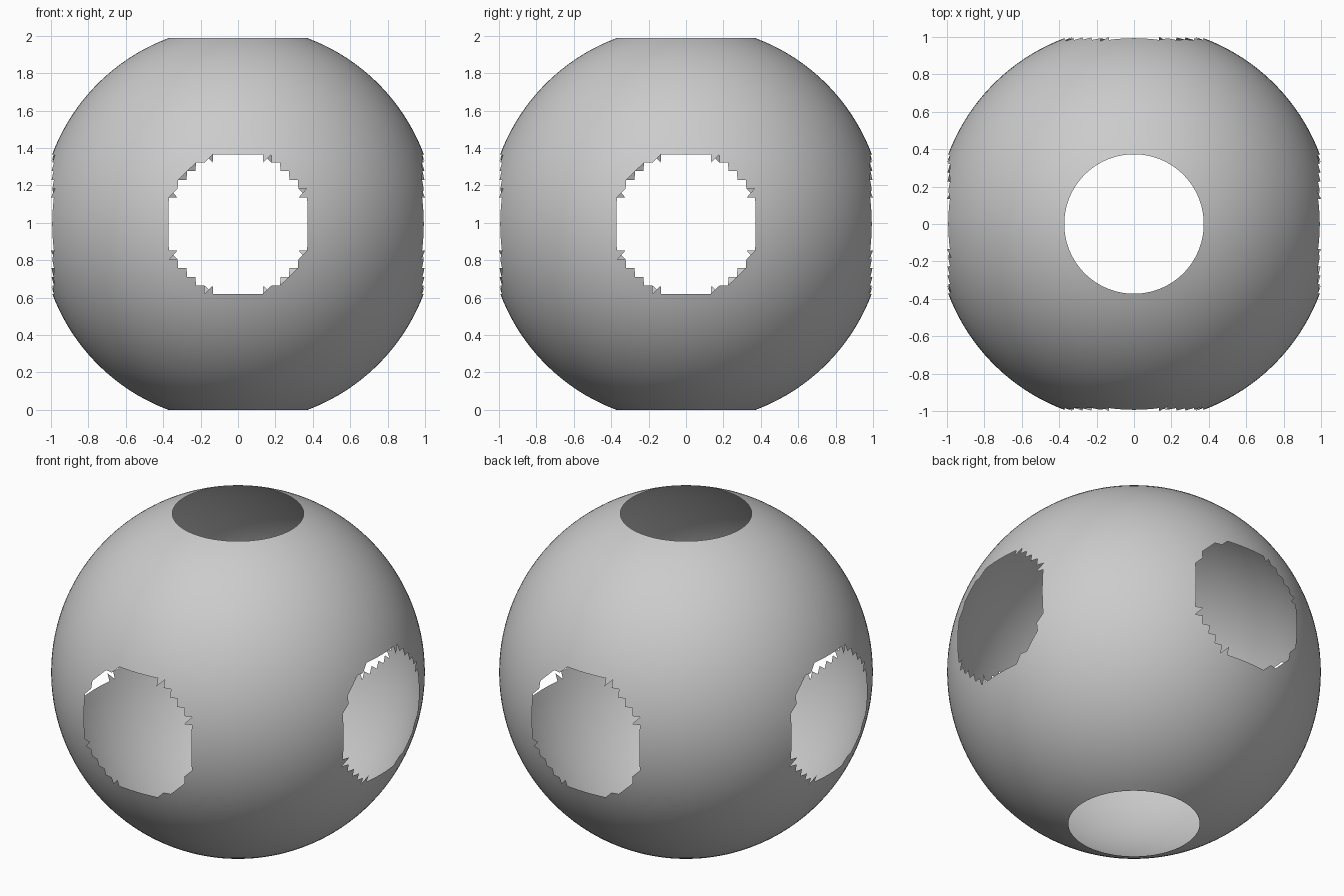
import bpy
import bmesh
from math import sin, cos, pi
from mathutils import Vector

if "Cube" in bpy.data.objects:
    bpy.data.objects.remove(bpy.data.objects["Cube"], do_unlink=True)

SEGMENTS = 140          # divisions around the sphere
RINGS = SEGMENTS // 2   # divisions from pole to pole
CAP = 8                 # rings left open at each pole
RADIUS = 1.061
OPENING = 0.9318        # facets pointing further along an axis are left out
STEP = 2 * pi / SEGMENTS

grey = bpy.data.materials.new("plain grey")
grey.use_nodes = True
colour = (0.6, 0.6, 0.6, 1)
grey.diffuse_color = colour
grey.node_tree.nodes["Principled BSDF"].inputs["Base Color"].default_value = colour

# Spherical grid, open at the poles
bm = bmesh.new()
grid = []
for ring in range(CAP, RINGS - CAP + 1):
    polar = pi - ring * STEP
    grid.append([bm.verts.new(RADIUS * Vector((sin(polar) * cos(i * STEP),
                                               sin(polar) * sin(i * STEP),
                                               cos(polar))))
                 for i in range(SEGMENTS)])

# Triangular facets, skipping those inside the four side openings
for low, high in zip(grid, grid[1:]):
    for i in range(SEGMENTS):
        j = (i + 1) % SEGMENTS
        for tri in ((low[i], low[j], high[j]), (low[i], high[j], high[i])):
            centre = sum((v.co for v in tri), Vector()) / 3
            if max(abs(centre.x), abs(centre.y)) < OPENING * RADIUS:
                bm.faces.new(tri).smooth = True

# Remove the unused points within the openings
bmesh.ops.delete(bm, geom=[v for v in bm.verts if not v.link_faces], context='VERTS')
bmesh.ops.translate(bm, verts=bm.verts, vec=(0, 0, RADIUS * cos(CAP * STEP)))

mesh = bpy.data.meshes.new("pierced_sphere_shell")
bm.to_mesh(mesh)
bm.free()
mesh.materials.append(grey)
shell = bpy.data.objects.new("pierced_sphere_shell", mesh)
bpy.context.collection.objects.link(shell)
